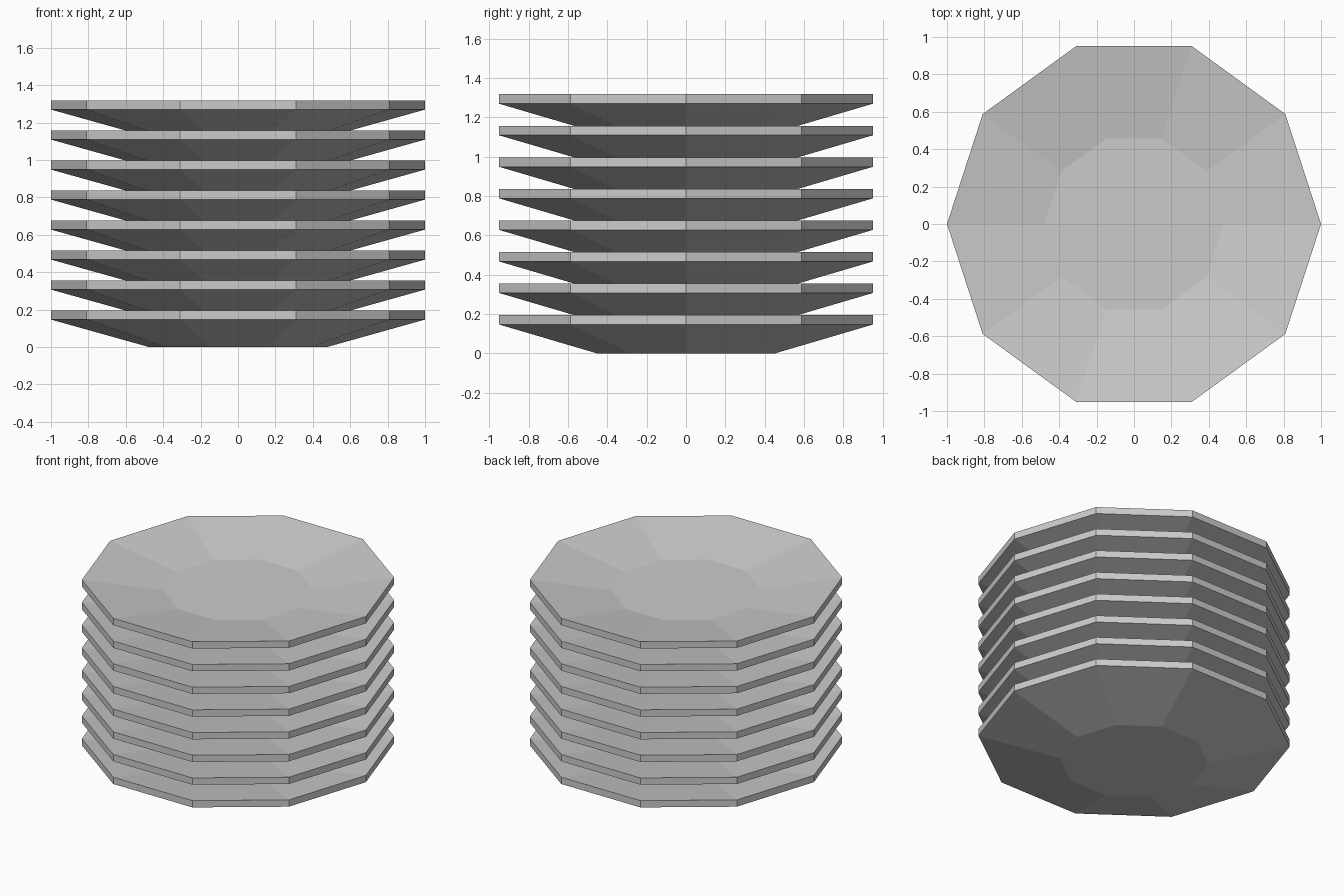
import bpy, bmesh, math

if "Cube" in bpy.data.objects:
    bpy.data.objects.remove(bpy.data.objects["Cube"])

SIDES, COUNT, PITCH = 10, 8, 0.1604
# Plate profile (radius, height): foot, rim bottom, rim top, dish floor
PROFILE = [(0.475, 0.0), (1.0, 0.147), (1.0, 0.195), (0.48, 0.115)]


def plate_mesh():
    bm = bmesh.new()
    rings = []
    for r, z in PROFILE:
        rings.append([bm.verts.new((r * math.cos(2 * math.pi * i / SIDES),
                                    r * math.sin(2 * math.pi * i / SIDES), z))
                      for i in range(SIDES)])
    for a, b in zip(rings, rings[1:]):
        for i in range(SIDES):
            j = (i + 1) % SIDES
            bm.faces.new((a[i], a[j], b[j], b[i]))
    # Underside and dish floor
    bm.faces.new(rings[0][::-1])
    bm.faces.new(rings[-1])
    bmesh.ops.recalc_face_normals(bm, faces=bm.faces)
    mesh = bpy.data.meshes.new("plate")
    bm.to_mesh(mesh)
    bm.free()
    return mesh


# Stack of identical plates
mesh = plate_mesh()
for n in range(COUNT):
    plate = bpy.data.objects.new(f"plate_{n + 1}", mesh)
    plate.location.z = n * PITCH
    bpy.context.collection.objects.link(plate)
